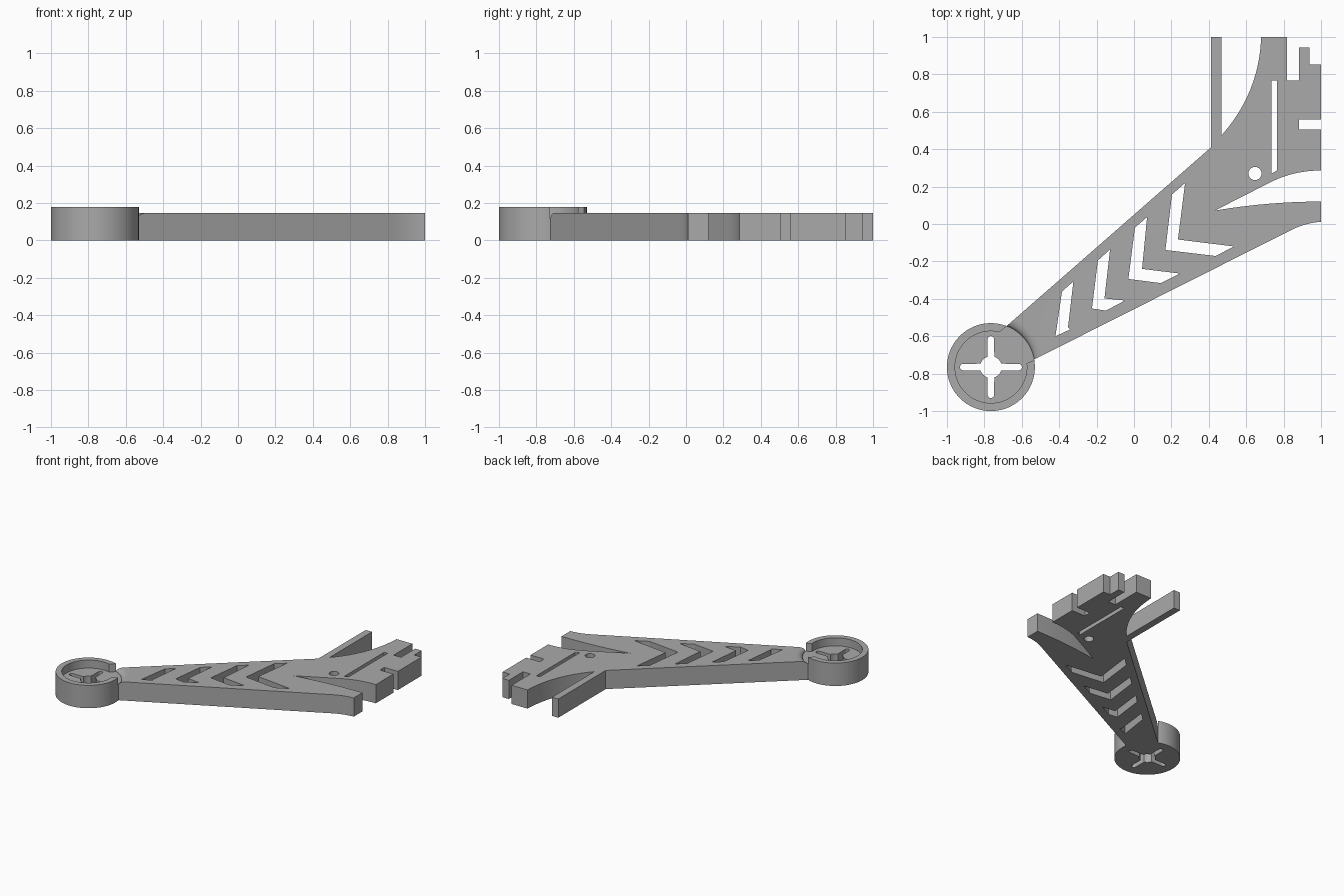
import bpy, bmesh
from math import sin, cos, pi, radians
from mathutils import Vector

if "Cube" in bpy.data.objects:
    bpy.data.objects.remove(bpy.data.objects["Cube"])

grey = bpy.data.materials.new("plain grey")
grey.use_nodes = True
colour = (0.4, 0.4, 0.4, 1)
grey.diffuse_color = colour
grey.node_tree.nodes["Principled BSDF"].inputs["Base Color"].default_value = colour

HUB = Vector((-0.765, -0.765))          # motor cup centre
RIM, BORE = 0.235, 0.192                # cup outer and inner radius
FLOOR, ARM_TOP, CUP_TOP = 0.117, 0.147, 0.18


def arc(centre, radius, start, end, steps):
    angles = [radians(start + (end - start) * i / steps) for i in range(steps + 1)]
    return [(centre[0] + radius * cos(a), centre[1] + radius * sin(a)) for a in angles]


def bend(a, b, c, steps=12):
    a, b, c = Vector(a), Vector(b), Vector(c)
    ts = [i / steps for i in range(steps + 1)]
    return [tuple(a * (1 - t) ** 2 + b * 2 * t * (1 - t) + c * t * t) for t in ts]


def plate(name, loops, bottom, top):
    """Extrude an outline, with any further loops as holes through it."""
    curve = bpy.data.curves.new(name, "CURVE")
    curve.dimensions = "2D"
    curve.fill_mode = "BOTH"
    curve.extrude = (top - bottom) / 2
    for loop in loops:
        spline = curve.splines.new("POLY")
        spline.points.add(len(loop) - 1)
        for point, (x, y) in zip(spline.points, loop):
            point.co = (x, y, 0, 1)
        spline.use_cyclic_u = True
    helper = bpy.data.objects.new(name + " helper", curve)
    bpy.context.collection.objects.link(helper)
    graph = bpy.context.evaluated_depsgraph_get()
    mesh = bpy.data.meshes.new_from_object(helper.evaluated_get(graph))
    bpy.data.objects.remove(helper)
    bm = bmesh.new()
    bm.from_mesh(mesh)
    bmesh.ops.translate(bm, verts=bm.verts, vec=(0, 0, (top + bottom) / 2))
    bmesh.ops.remove_doubles(bm, verts=bm.verts, dist=0.0001)
    bmesh.ops.recalc_face_normals(bm, faces=bm.faces)
    bm.to_mesh(mesh)
    bm.free()
    mesh.materials.clear()
    mesh.materials.append(grey)
    obj = bpy.data.objects.new(name, mesh)
    bpy.context.collection.objects.link(obj)
    return obj


def activate(obj):
    bpy.ops.object.select_all(action="DESELECT")
    obj.select_set(True)
    bpy.context.view_layer.objects.active = obj


# Arm outline: brace, flared body, notched end, lower prong, seat against the cup
outline = [(0.412, 0.41), (0.412, 1), (0.467, 1)]
outline += bend((0.467, 0.473), (0.67, 0.70), (0.68, 1))
outline += [(0.818, 1), (0.818, 0.767), (0.882, 0.767), (0.882, 0.944),
            (0.938, 0.944), (0.938, 0.853), (1, 0.853), (1, 0.559),
            (0.882, 0.559), (0.882, 0.505), (1, 0.505)]
outline += bend((1, 0.286), (0.853, 0.286), (0.727, 0.222))
outline += bend((0.433, 0.072), (0.72, 0.12), (1, 0.12))
outline += bend((1, 0.012), (0.915, 0.006), (0.835, -0.035))
outline += arc(HUB, RIM, 10, 69, 20)

# Arm openings: four chevrons, a long slot and a round hole
openings = [
    [(-0.385, -0.361), (-0.324, -0.307), (-0.353, -0.553), (-0.342, -0.564), (-0.42, -0.6)],
    [(-0.193, -0.195), (-0.128, -0.136), (-0.158, -0.398), (-0.048, -0.409),
     (-0.15, -0.463), (-0.225, -0.452)],
    [(0.005, -0.019), (0.07, 0.037), (0.043, -0.24), (0.246, -0.265),
     (0.144, -0.316), (-0.03, -0.294)],
    [(0.203, 0.158), (0.273, 0.219), (0.235, -0.083), (0.535, -0.12),
     (0.436, -0.171), (0.168, -0.139)],
    [(0.735, 0.767), (0.765, 0.767), (0.765, 0.286), (0.735, 0.27)],
    arc((0.647, 0.27), 0.035, 0, 348.75, 31),
]
arm = plate("arm", [outline] + openings, 0, ARM_TOP)

# Rounded step from the arm top down to the cup floor, cut by a turned tool
drop = ARM_TOP - FLOOR
profile = [(0, FLOOR), (RIM, FLOOR)]
profile += [(RIM + 0.05 * (1 - cos(t)), FLOOR + drop * sin(t))
            for t in (pi / 2 * i / 8 for i in range(1, 9))]
profile += [(RIM + 0.05, 0.25), (0, 0.25)]
bm = bmesh.new()
verts = [bm.verts.new((r, 0, z)) for r, z in profile]
edges = [bm.edges.new(pair) for pair in zip(verts, verts[1:])]
bmesh.ops.spin(bm, geom=verts + edges, cent=(0, 0, 0), axis=(0, 0, 1),
               angle=2 * pi, steps=96)
bmesh.ops.remove_doubles(bm, verts=bm.verts, dist=0.0001)
bmesh.ops.recalc_face_normals(bm, faces=bm.faces)
mesh = bpy.data.meshes.new("step cutter")
bm.to_mesh(mesh)
bm.free()
mesh.materials.append(grey)
cutter = bpy.data.objects.new("step cutter", mesh)
cutter.location = (*HUB, 0)
cutter.hide_render = True
bpy.context.collection.objects.link(cutter)
step = arm.modifiers.new("rounded step", "BOOLEAN")
step.operation = "DIFFERENCE"
step.solver = "EXACT"
step.object = cutter
activate(arm)
bpy.ops.object.modifier_apply(modifier=step.name)
bpy.data.objects.remove(cutter)

# Cup floor with a cross-shaped opening: four round-ended slots and a round centre
cross = []
for turn in range(0, 360, 90):
    a = radians(turn)
    tip = HUB + Vector((cos(a), sin(a))) * 0.148
    cross += arc(tip, 0.0175, turn - 90, turn + 90, 10)
    cross += arc(HUB, 0.058, turn + 18, turn + 72, 8)
cup_floor = plate("cup_floor", [arc(HUB, RIM, 0, 357, 119), cross], 0, FLOOR)

# Cup wall, open towards the arm
wall = arc(HUB, RIM, 69, 369, 100) + arc(HUB, BORE, 366, 76, 96)
cup_wall = plate("cup_wall", [wall], FLOOR, CUP_TOP)

for part in (arm, cup_floor, cup_wall):
    activate(part)
    bpy.ops.object.shade_smooth_by_angle(angle=radians(30))
